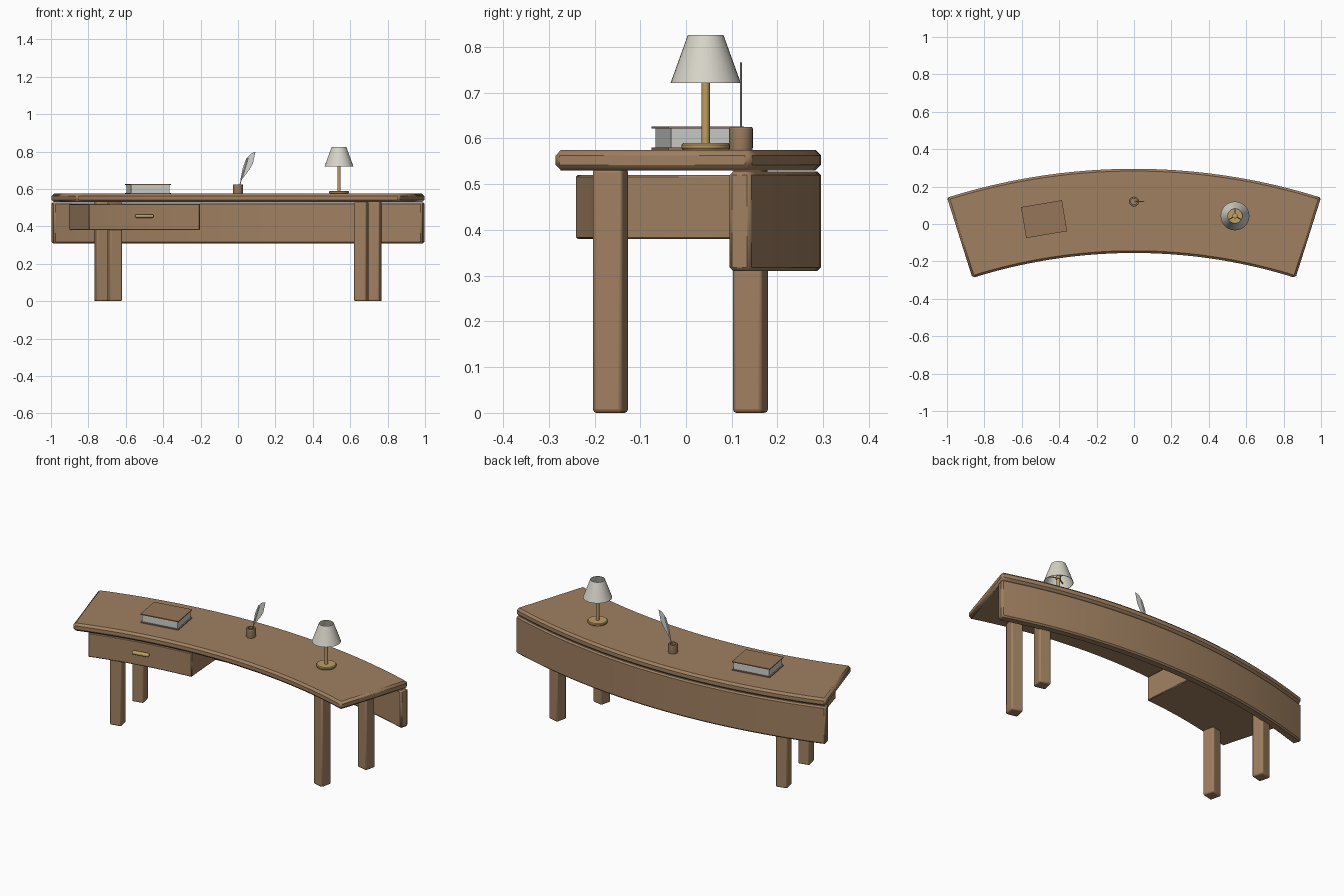
import bpy, bmesh
from math import sin, cos, radians, pi
from mathutils import Vector, Matrix

cube = bpy.data.objects.get("Cube")
if cube:
    bpy.data.objects.remove(cube, do_unlink=True)

CENTRE_Y = -3.02   # centre of the arc that the whole desk follows
TOP_Z = 0.575


def material(name, rgb):
    m = bpy.data.materials.new(name)
    m.use_nodes = True
    m.diffuse_color = (*rgb, 1)
    m.node_tree.nodes["Principled BSDF"].inputs["Base Color"].default_value = (*rgb, 1)
    return m


wood = material("brown wood", (0.35, 0.215, 0.118))
leather = material("book leather", (0.31, 0.18, 0.10))
paper = material("paper", (0.62, 0.62, 0.59))
brass = material("brass", (0.52, 0.34, 0.13))
linen = material("lampshade linen", (0.68, 0.66, 0.58))
quill_white = material("feather white", (0.66, 0.66, 0.63))


def finish(name, bm, mat, bevel=0, segments=1, smooth=True):
    bmesh.ops.recalc_face_normals(bm, faces=bm.faces)
    me = bpy.data.meshes.new(name)
    bm.to_mesh(me)
    bm.free()
    ob = bpy.data.objects.new(name, me)
    bpy.context.collection.objects.link(ob)
    me.materials.append(mat)
    if bevel:
        mod = ob.modifiers.new("edge_bevel", "BEVEL")
        mod.width, mod.segments = bevel, segments
        mod.limit_method, mod.angle_limit = "ANGLE", radians(30)
    if smooth:
        bpy.ops.object.select_all(action="DESELECT")
        ob.select_set(True)
        bpy.context.view_layer.objects.active = ob
        bpy.ops.object.shade_smooth_by_angle(angle=radians(30))
    return ob


def on_arc(radius, degrees, z=0):
    a = radians(degrees)
    return Vector((radius * sin(a), CENTRE_Y + radius * cos(a), z))


def sector(name, r0, r1, a0, a1, z0, z1, mat, steps, bevel):
    """Curved slab between two radii and two angles."""
    bm = bmesh.new()
    rings = []
    for i in range(steps + 1):
        a = a0 + (a1 - a0) * i / steps
        rings.append([bm.verts.new(on_arc(r, a, z))
                      for r, z in ((r0, z0), (r1, z0), (r1, z1), (r0, z1))])
    for p, q in zip(rings, rings[1:]):
        for k in range(4):
            n = (k + 1) % 4
            bm.faces.new((p[k], p[n], q[n], q[k]))
    bm.faces.new(rings[0])
    bm.faces.new(rings[-1])
    return finish(name, bm, mat, bevel)


def box(name, centre, size, turn, mat, bevel=0, segments=1):
    bm = bmesh.new()
    bmesh.ops.create_cube(bm, size=1)
    bm.transform(Matrix.Translation(centre) @ Matrix.Rotation(radians(turn), 4, "Z")
                 @ Matrix.Diagonal((*size, 1)))
    return finish(name, bm, mat, bevel, segments)


def lathe(name, x, y, profile, mat, sides=32):
    """Spin a (radius, height) profile about a vertical axis."""
    bm = bmesh.new()
    vs = [bm.verts.new((r, 0, z)) for r, z in profile]
    es = [bm.edges.new(pair) for pair in zip(vs, vs[1:])]
    bmesh.ops.spin(bm, geom=vs + es, cent=(0, 0, 0), axis=(0, 0, 1),
                   angle=2 * pi, steps=sides, use_duplicate=False)
    bmesh.ops.remove_doubles(bm, verts=bm.verts, dist=1e-5)
    bm.transform(Matrix.Translation((x, y, 0)))
    return finish(name, bm, mat)


def rod(name, start, end, radius, mat, sides=10):
    start, end = Vector(start), Vector(end)
    d = end - start
    bm = bmesh.new()
    bmesh.ops.create_cone(bm, cap_ends=True, segments=sides, radius1=radius,
                          radius2=radius, depth=d.length)
    bm.transform(Matrix.Translation((start + end) / 2)
                 @ d.to_track_quat("Z", "Y").to_matrix().to_4x4())
    return finish(name, bm, mat)


# Desk body: top, back panel, drawer
sector("desk_top", 2.865, 3.315, -17.55, 17.55, 0.53, TOP_Z, wood, 40, 0.012)
sector("back_panel", 3.265, 3.315, -17.55, 17.55, 0.31, 0.528, wood, 40, 0.008)
sector("drawer", 2.89, 3.275, -16, -4.05, 0.38, 0.52, wood, 14, 0.004)
drawer_turn = 10
box("drawer_handle", on_arc(2.882, -drawer_turn, 0.455), (0.098, 0.024, 0.018),
    drawer_turn, brass, 0.007, 3)

# Legs stand radially on the arc
for side, sign in (("right", -1), ("left", 1)):
    for place, radius in (("front", 2.93), ("back", 3.244)):
        box(f"{place}_leg_{side}", on_arc(radius, 13 * sign, 0.267),
            (0.067, 0.067, 0.534), -13 * sign, wood, 0.008, 2)

# Book
bx, by, turn = -0.481, 0.026, 9.5
box("book_pages", (bx, by, 0.6), (0.208, 0.154, 0.044), turn, paper)
for part, z in (("bottom", TOP_Z + 0.0025), ("top", 0.624)):
    box(f"book_{part}_cover", (bx, by, z), (0.222, 0.168, 0.005), turn, leather)

# Ink pot with quill
qy = 0.12
lathe("ink_pot", 0, qy, [(0, TOP_Z), (0.025, TOP_Z), (0.026, 0.579), (0.026, 0.622),
                         (0.024, 0.625), (0.017, 0.625), (0.017, 0.613), (0, 0.613)], wood, 24)
rod("quill_stem", (0, qy, 0.59), (0.053, qy, 0.766), 0.0025, quill_white)
bm = bmesh.new()
bm.faces.new([bm.verts.new((x, qy, z)) for x, z in (
    (0.012, 0.645), (0.028, 0.66), (0.062, 0.705), (0.08, 0.737),
    (0.093, 0.798), (0.07, 0.79), (0.045, 0.765), (0.026, 0.715))])
finish("quill_feather", bm, quill_white, smooth=False)

# Table lamp
lx, ly = 0.54, 0.043
lathe("lamp_base", lx, ly, [(0, TOP_Z), (0.05, TOP_Z), (0.053, 0.579), (0.053, 0.586),
                            (0.049, 0.59), (0, 0.59)], brass)
rod("lamp_pole", (lx, ly, 0.588), (lx, ly, 0.745), 0.009, brass, 16)
lathe("lamp_socket", lx, ly, [(0, 0.74), (0.014, 0.74), (0.014, 0.755), (0, 0.76)], brass, 16)
for i in range(3):
    a = 2 * pi * i / 3 + pi / 2
    rod(f"shade_spoke_{i + 1}", (lx, ly, 0.75),
        (lx + 0.063 * cos(a), ly + 0.063 * sin(a), 0.75), 0.003, brass, 8)
lathe("lamp_shade", lx, ly, [(0.077, 0.721), (0.039, 0.826), (0.037, 0.826),
                             (0.075, 0.721), (0.077, 0.721)], linen)
